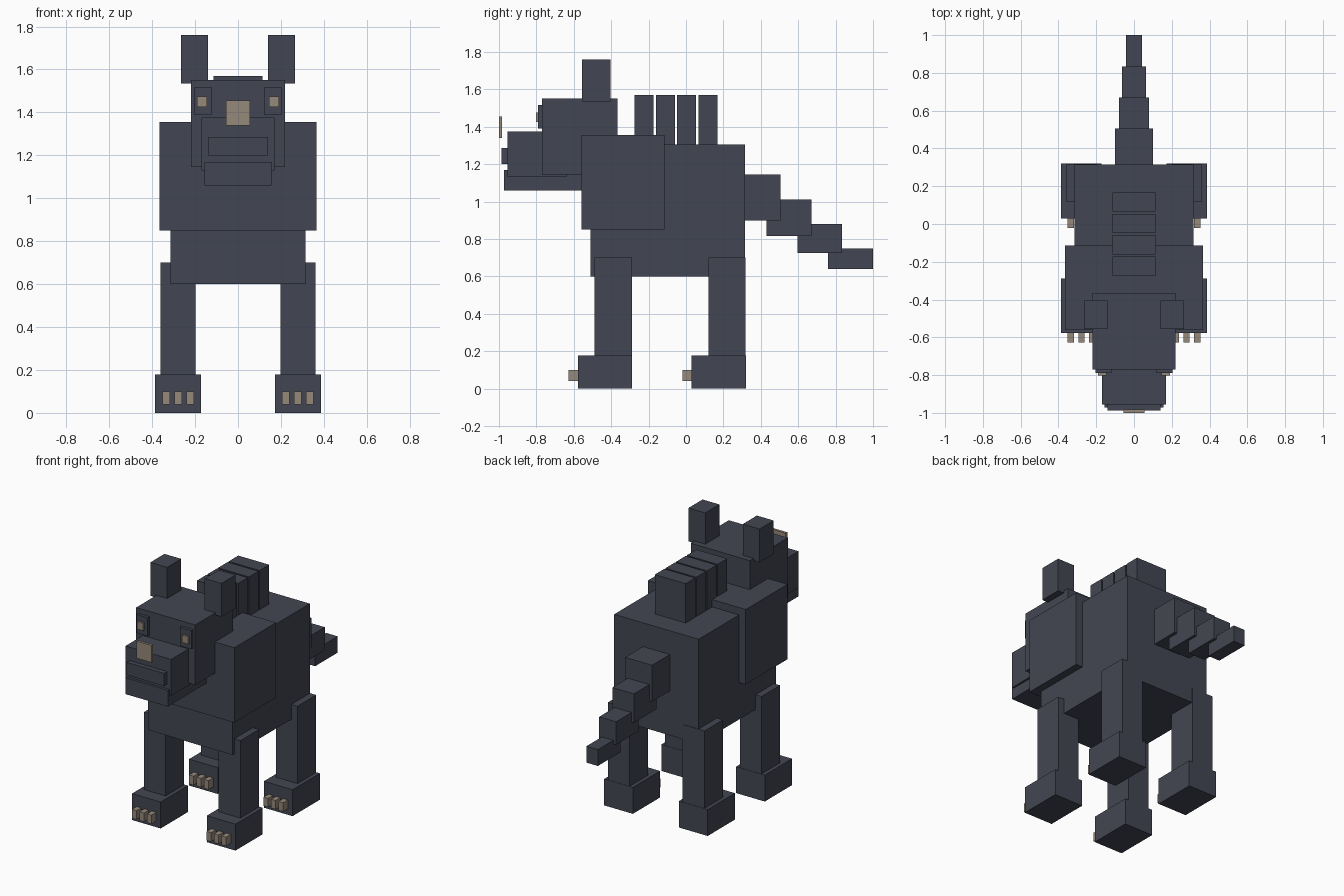
import bpy

cube = bpy.data.objects.get("Cube")
if cube:
    bpy.data.objects.remove(cube, do_unlink=True)


def make_material(name, rgb):
    mat = bpy.data.materials.new(name)
    mat.use_nodes = True
    mat.diffuse_color = (*rgb, 1)
    mat.node_tree.nodes["Principled BSDF"].inputs["Base Color"].default_value = (*rgb, 1)
    return mat


fur = make_material("slate_fur", (0.055, 0.061, 0.084))
bone = make_material("pale_bone", (0.30, 0.25, 0.195))


def box(name, x, y, z, mat=fur):
    """Box spanning the (low, high) range on each axis."""
    spans = (x, y, z)
    bpy.ops.mesh.primitive_cube_add(size=1, location=[(a + b) / 2 for a, b in spans])
    obj = bpy.context.object
    obj.name = name
    obj.scale = [b - a for a, b in spans]
    bpy.ops.object.transform_apply(location=False, rotation=False, scale=True)
    obj.data.materials.append(mat)


def centred(name, half, y, z, mat=fur):
    box(name, (-half, half), y, z, mat)


def pair(name, x, y, z, mat=fur):
    box("left_" + name, x, y, z, mat)
    box("right_" + name, (-x[1], -x[0]), y, z, mat)


# Torso
centred("body", 0.315, (-0.51, 0.315), (0.60, 1.305))
centred("shoulders", 0.365, (-0.56, -0.115), (0.85, 1.355))

# Head
centred("head", 0.22, (-0.77, -0.365), (1.145, 1.55))
centred("snout", 0.17, (-0.955, -0.64), (1.13, 1.375))
centred("jaw", 0.157, (-0.972, -0.56), (1.06, 1.17))
centred("lip", 0.14, (-0.987, -0.95), (1.20, 1.285))
centred("nose", 0.055, (-1.0, -0.983), (1.34, 1.455), bone)
pair("eye_socket", (0.12, 0.205), (-0.79, -0.76), (1.39, 1.515))
pair("eye", (0.145, 0.19), (-0.803, -0.785), (1.425, 1.475), bone)
pair("ear", (0.14, 0.265), (-0.555, -0.405), (1.535, 1.76))

# Mane blocks along the back
for i in range(4):
    y = -0.275 + i * 0.1135
    centred(f"mane_{i + 1}", 0.115, (y, y + 0.102), (1.25, 1.57))

# Stepped tail
tail = [(0.10, 0.27, 0.505, 0.90, 1.145), (0.08, 0.43, 0.67, 0.815, 1.01),
        (0.063, 0.595, 0.835, 0.725, 0.88), (0.043, 0.76, 1.0, 0.64, 0.75)]
for i, (half, y0, y1, z0, z1) in enumerate(tail):
    centred(f"tail_{i + 1}", half, (y0, y1), (z0, z1))

# Legs, paws and claws
for end, back in (("front", -0.288), ("rear", 0.32)):
    pair(end + "_leg", (0.198, 0.36), (back - 0.2, back - 0.002), (0.15, 0.70))
    toe = back - 0.29
    pair(end + "_paw", (0.172, 0.386), (toe, back), (0, 0.178))
    for i in range(3):
        x = 0.205 + i * 0.056
        pair(f"{end}_claw_{i + 1}", (x, x + 0.034), (toe - 0.05, toe + 0.02),
             (0.04, 0.10), bone)
